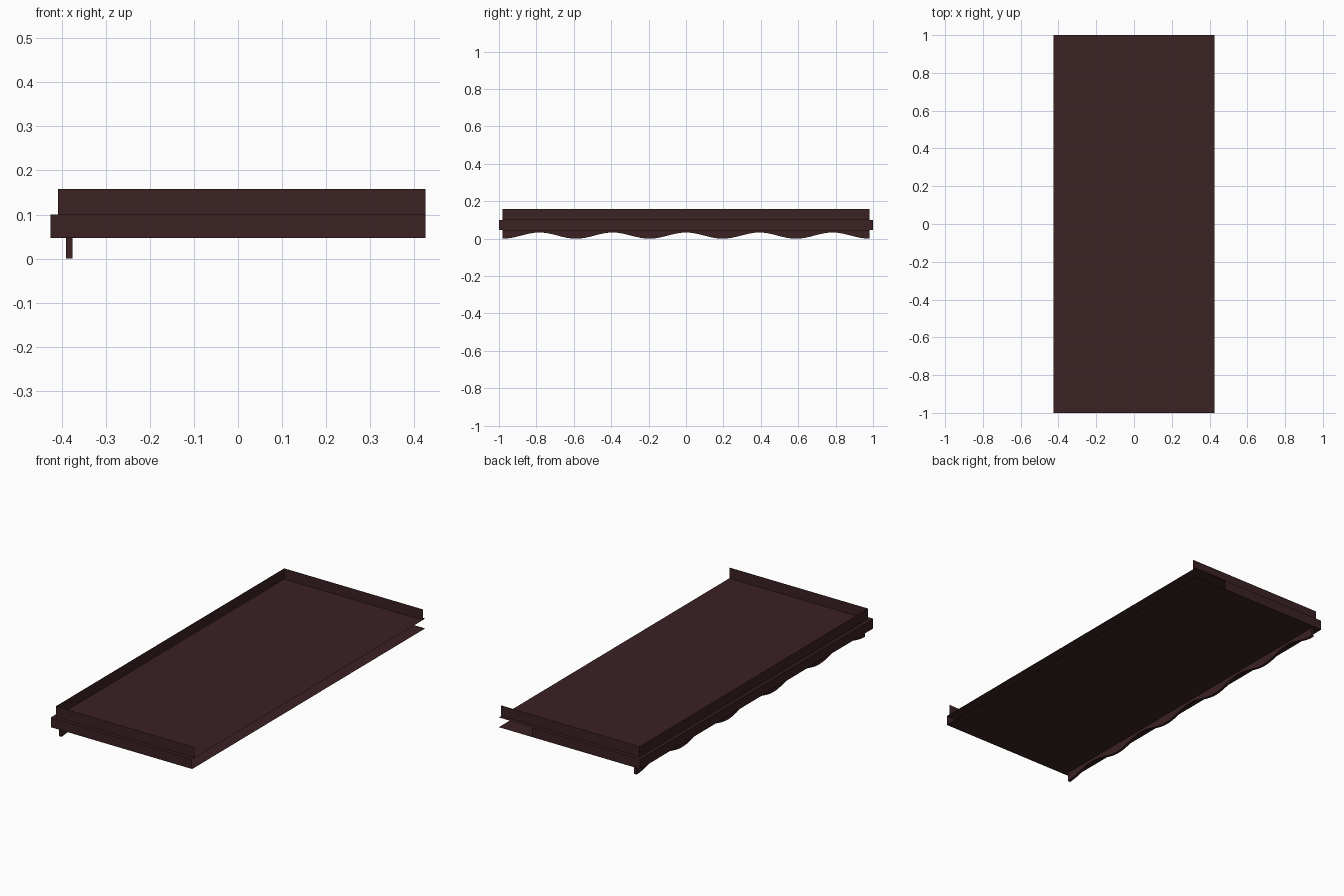
import bpy, math

if "Cube" in bpy.data.objects:
    bpy.data.objects.remove(bpy.data.objects["Cube"])

wood = bpy.data.materials.new("dark_brown")
wood.diffuse_color = (0.044, 0.0155, 0.017, 1)
wood.use_nodes = True
wood.node_tree.nodes["Principled BSDF"].inputs["Base Color"].default_value = wood.diffuse_color


def make(name, verts, faces):
    mesh = bpy.data.meshes.new(name)
    mesh.from_pydata(verts, [], faces)
    mesh.materials.append(wood)
    obj = bpy.data.objects.new(name, mesh)
    bpy.context.collection.objects.link(obj)
    return obj


def plate(name, z, up):
    v = [(-X, -1, z), (X, -1, z), (X, 1, z), (-X, 1, z)]
    return make(name, v, [(0, 1, 2, 3) if up else (3, 2, 1, 0)])


def wall(name, a, b, z0, z1):
    """Thin upright sheet between two plan points."""
    return make(name, [(*a, z0), (*b, z0), (*b, z1), (*a, z1)], [(0, 1, 2, 3)])


X, LOW, MID, TOP = 0.425, 0.047, 0.1, 0.158

# Two thin decks, open along the +x side
plate("top_deck", MID, True)
plate("bottom_deck", LOW, False)

# Fascia strips between the decks; the back one stops short
wall("front_fascia", (-X, -1), (X, -1), LOW, MID)
wall("side_fascia", (-X, 1), (-X, -1), LOW, MID)
wall("back_fascia", (0.225, 1), (-X, 1), LOW, MID)

# Raised rim on three sides, slightly inset
RX, RY = -0.408, 0.98
wall("front_rim", (RX, -RY), (X, -RY), MID, TOP)
wall("side_rim", (RX, RY), (RX, -RY), MID, TOP)
wall("back_rim", (X, RY), (RX, RY), MID, TOP)

# Scalloped valance hanging below the -x edge
N = 80
verts, faces = [], []
for i in range(N + 1):
    y = -RY + 2 * RY * i / N
    z = 0.0165 * (1 - math.cos(2 * math.pi * 5 * i / N))
    verts += [(-0.39, y, z), (-0.375, y, z), (-0.375, y, LOW), (-0.39, y, LOW)]
for i in range(N):
    a, b = 4 * i, 4 * i + 4
    for k in range(4):
        m = (k + 1) % 4
        faces.append((a + k, a + m, b + m, b + k))
faces += [(3, 2, 1, 0), (4 * N, 4 * N + 1, 4 * N + 2, 4 * N + 3)]
valance = make("scalloped_valance", verts, faces)

# Consistent outward normals on the valance
import bmesh
bm = bmesh.new()
bm.from_mesh(valance.data)
bmesh.ops.recalc_face_normals(bm, faces=bm.faces)
bm.to_mesh(valance.data)
bm.free()
